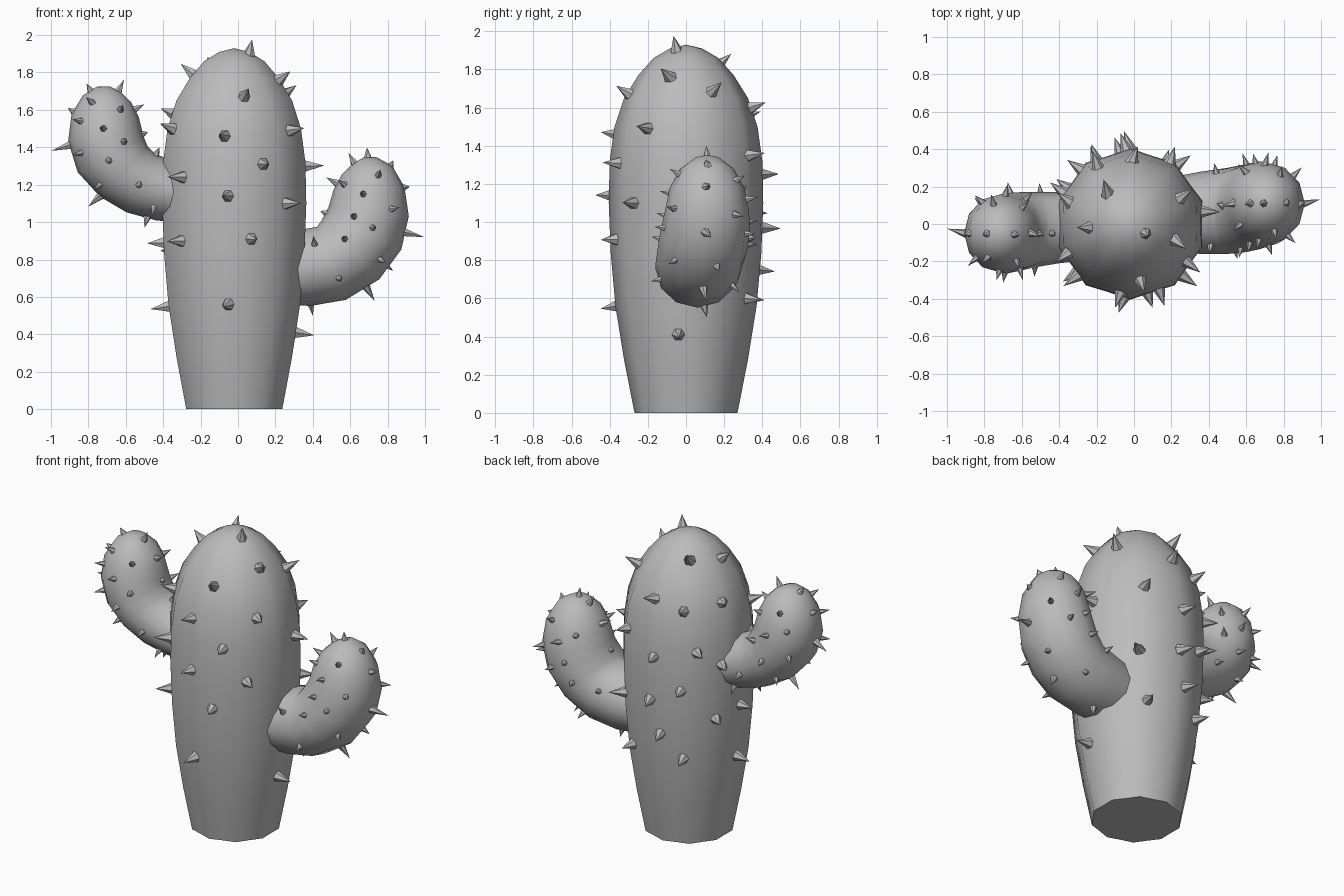
import bpy
import bmesh
import random
from math import sin, cos, pi, radians
from mathutils import Vector
from mathutils.bvhtree import BVHTree

if "Cube" in bpy.data.objects:
    bpy.data.objects.remove(bpy.data.objects["Cube"])
random.seed(4)

grey = bpy.data.materials.new("plain_grey")
grey.use_nodes = True
colour = (0.5, 0.5, 0.5, 1)
grey.diffuse_color = colour
grey.node_tree.nodes["Principled BSDF"].inputs["Base Color"].default_value = colour


def finish(bm, name, angle):
    """Turn a bmesh into a shaded object with the shared material."""
    bmesh.ops.recalc_face_normals(bm, faces=bm.faces)
    mesh = bpy.data.meshes.new(name)
    bm.to_mesh(mesh)
    bm.free()
    mesh.materials.append(grey)
    obj = bpy.data.objects.new(name, mesh)
    bpy.context.collection.objects.link(obj)
    bpy.ops.object.select_all(action="DESELECT")
    obj.select_set(True)
    bpy.context.view_layer.objects.active = obj
    bpy.ops.object.shade_smooth_by_angle(angle=radians(angle))
    return obj


def loft(name, rings, tip):
    """Skin a stack of point rings, capped below and closed to a tip."""
    bm = bmesh.new()
    loops = [[bm.verts.new(p) for p in ring] for ring in rings]
    n = len(loops[0])
    bm.faces.new(loops[0])
    for low, high in zip(loops, loops[1:]):
        for i in range(n):
            j = (i + 1) % n
            bm.faces.new((low[i], low[j], high[j], high[i]))
    top = bm.verts.new(tip)
    for i in range(n):
        bm.faces.new((loops[-1][i], loops[-1][(i + 1) % n], top))
    return finish(bm, name, 60)


# Ribbed trunk: (height, radius), ridges alternate with shallow valleys
AXIS = -0.02
trunk_profile = [(0, 0.27), (0.28, 0.325), (0.56, 0.37), (0.84, 0.395), (1.1, 0.405),
                 (1.32, 0.4), (1.5, 0.375), (1.65, 0.325), (1.77, 0.25),
                 (1.86, 0.17), (1.91, 0.085)]
SIDES = 20


def trunk_ring(z, r):
    ring = []
    for i in range(SIDES):
        a = 2 * pi * i / SIDES
        rr = r * (1 if i % 2 == 0 else 0.945)
        ring.append((AXIS + rr * sin(a), -rr * cos(a), z))
    return ring


trunk = loft("trunk", [trunk_ring(z, r) for z, r in trunk_profile], (AXIS, 0, 1.93))


# Bent arms: each section is (x, y, z, radius in the bend, radius across it)
def arm(name, sections, tip, sides=12):
    centres = [Vector(s[:3]) for s in sections] + [Vector(tip)]
    rings = []
    for k, (x, y, z, a, b) in enumerate(sections):
        along = centres[k + 1] - centres[max(k - 1, 0)]
        along.y = 0
        along.normalize()
        across = Vector((0, 1, 0))
        side = along.cross(across)
        rings.append([centres[k] + side * a * cos(2 * pi * i / sides)
                      + across * b * sin(2 * pi * i / sides) for i in range(sides)])
    return loft(name, rings, tip)


right_arm = arm("right_arm", [
    (-0.22, -0.01, 1.14, 0.15, 0.18), (-0.4, -0.02, 1.17, 0.165, 0.19),
    (-0.52, -0.03, 1.21, 0.175, 0.2), (-0.61, -0.04, 1.27, 0.185, 0.21),
    (-0.68, -0.05, 1.36, 0.2, 0.215), (-0.71, -0.05, 1.46, 0.2, 0.21),
    (-0.71, -0.05, 1.57, 0.18, 0.185), (-0.7, -0.05, 1.66, 0.13, 0.135),
    (-0.69, -0.05, 1.71, 0.065, 0.07)], (-0.685, -0.05, 1.725))

left_arm = arm("left_arm", [
    (0.2, 0.05, 0.74, 0.18, 0.2), (0.36, 0.06, 0.755, 0.205, 0.22),
    (0.5, 0.07, 0.78, 0.21, 0.23), (0.6, 0.085, 0.85, 0.22, 0.235),
    (0.67, 0.1, 0.95, 0.225, 0.235), (0.7, 0.11, 1.06, 0.215, 0.22),
    (0.7, 0.11, 1.18, 0.19, 0.195), (0.69, 0.11, 1.28, 0.135, 0.14),
    (0.675, 0.11, 1.33, 0.065, 0.07)], (0.67, 0.11, 1.345))


# Spines: six-sided cones standing on the surface
def surface(obj):
    bm = bmesh.new()
    bm.from_mesh(obj.data)
    tree = BVHTree.FromBMesh(bm)
    bm.free()
    return tree


def add_spine(bm, point, normal, length, radius):
    turn = normal.to_track_quat("Z", "Y")
    ring = [bm.verts.new(point - normal * 0.012 + turn @ Vector(
        (radius * cos(i * pi / 3), radius * sin(i * pi / 3), 0))) for i in range(6)]
    tip = bm.verts.new(point + normal * length)
    bm.faces.new(ring)
    for i in range(6):
        bm.faces.new((ring[i], ring[(i + 1) % 6], tip))


# Trunk spines: (degrees round from the front, height)
trunk_spots = [
    (-8, 1.46), (10, 1.67), (24, 1.31), (-5, 1.14), (14, 0.91), (-5, 0.56),
    (-45, 1.24), (45, 1.1), (56, 1.49), (-65, 1.5), (-48, 0.9), (-92, 0.89),
    (-110, 1.58), (-85, 1.79), (70, 1.76), (117, 1.68), (100, 1.3), (83, 0.41),
    (-92, 0.55), (178, 1.6), (147, 1.35), (183, 1.25), (142, 0.92), (180, 0.97),
    (188, 0.75), (150, 0.6), (216, 1.82), (210, 1.55), (222, 1.3), (208, 1.05),
    (245, 1.2), (240, 0.85), (210, 0.6)]
tree = surface(trunk)
bm = bmesh.new()
for degrees, z in trunk_spots:
    a = radians(degrees)
    out = Vector((sin(a), -cos(a), 0))
    point, normal, _, _ = tree.ray_cast(Vector((AXIS, 0, z)) + out * 2, -out)
    add_spine(bm, point, normal, random.uniform(0.085, 0.105), 0.038)
add_spine(bm, Vector((0.06, -0.05, 1.9)), Vector((0.2, -0.2, 1)).normalized(), 0.08, 0.036)
finish(bm, "trunk_spines", 30)


# Arm spines: faces lists (x, z) for front and back, rims lists outline tips
def arm_spines(name, obj, faces, rims, y):
    tree = surface(obj)
    bm = bmesh.new()
    for x, z in faces:
        for way, shift in ((1, 0), (-1, 0.03)):
            hit = tree.ray_cast(Vector((x + shift, -3 * way, z - shift)), Vector((0, way, 0)))
            if hit[0]:
                add_spine(bm, hit[0], hit[1], random.uniform(0.05, 0.07), 0.022)
    for x, z in rims:
        target = Vector((x, y, z))
        point, normal, _, _ = tree.find_nearest(target)
        add_spine(bm, point, normal, (target - point).length, 0.025)
    finish(bm, name, 30)


arm_spines("right_arm_spines", right_arm,
           [(-0.84, 1.37), (-0.72, 1.5), (-0.69, 1.33), (-0.61, 1.43), (-0.53, 1.2),
            (-0.63, 1.6), (-0.78, 1.64), (-0.74, 1.2), (-0.84, 1.54), (-0.45, 1.08)],
           [(-1, 1.38), (-0.91, 1.61), (-0.81, 1.74), (-0.61, 1.76), (-0.5, 1.63),
            (-0.48, 1.48), (-0.8, 1.08), (-0.5, 0.97), (-0.42, 1.4)], -0.06)

arm_spines("left_arm_spines", left_arm,
           [(0.67, 1.15), (0.72, 0.97), (0.57, 0.91), (0.54, 0.7), (0.41, 0.88),
            (0.82, 1.07), (0.76, 0.8), (0.57, 1.2), (0.75, 1.25), (0.62, 1.03)],
           [(1, 0.92), (0.92, 1.19), (0.83, 1.33), (0.59, 1.37), (0.47, 1.24),
            (0.44, 1.06), (0.73, 0.58), (0.4, 0.5), (0.69, 1.4)], 0.11)
